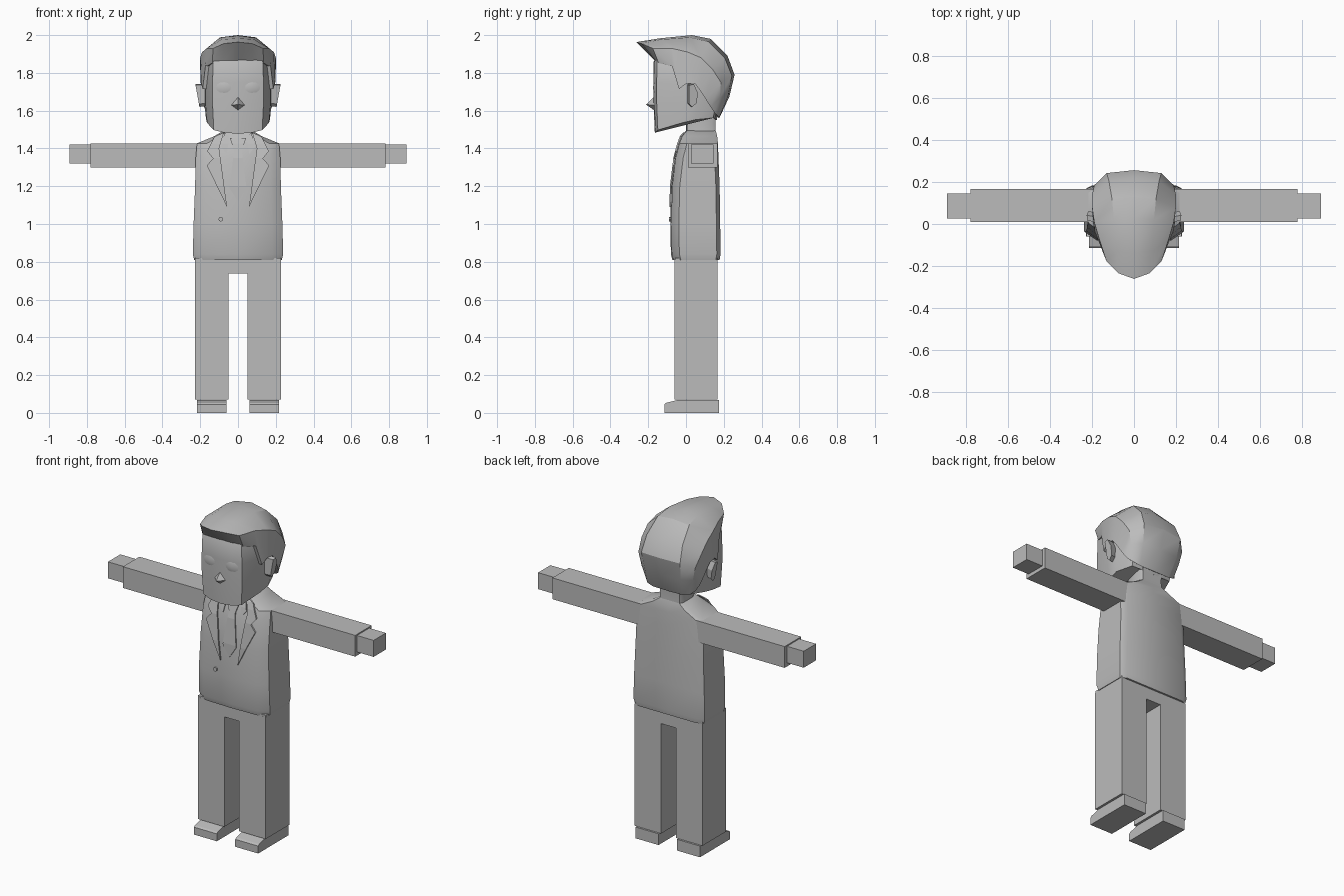
import bpy, bmesh, math
from mathutils import Vector

if "Cube" in bpy.data.objects:
    bpy.data.objects.remove(bpy.data.objects["Cube"])

grey = bpy.data.materials.new("plain_grey")
grey.diffuse_color = (0.5, 0.5, 0.5, 1)
grey.use_nodes = True
grey.node_tree.nodes["Principled BSDF"].inputs["Base Color"].default_value = grey.diffuse_color


def finish(name, bm, smooth=None):
    bmesh.ops.recalc_face_normals(bm, faces=bm.faces)
    me = bpy.data.meshes.new(name)
    bm.to_mesh(me)
    bm.free()
    me.materials.append(grey)
    ob = bpy.data.objects.new(name, me)
    bpy.context.collection.objects.link(ob)
    if smooth:
        bpy.ops.object.select_all(action='DESELECT')
        ob.select_set(True)
        bpy.context.view_layer.objects.active = ob
        bpy.ops.object.shade_smooth_by_angle(angle=math.radians(smooth))
    return ob


def loft(name, rings, smooth=None):
    """Skin half rings (x >= 0), mirrored to closed rings, with end caps."""
    bm = bmesh.new()
    loops = []
    for half in rings:
        full = list(half) + [(-x, y, z) for x, y, z in reversed(half) if x > 0]
        loops.append([bm.verts.new(p) for p in full])
    n = len(loops[0])
    for a, b in zip(loops, loops[1:]):
        for i in range(n):
            j = (i + 1) % n
            bm.faces.new((a[i], a[j], b[j], b[i]))
    bm.faces.new(loops[0])
    bm.faces.new(loops[-1])
    return finish(name, bm, smooth)


def box(name, x, y, z):
    bm = bmesh.new()
    bmesh.ops.create_cube(bm, size=1)
    for v in bm.verts:
        v.co = [lo + (hi - lo) * (c + 0.5) for c, (lo, hi) in zip(v.co, (x, y, z))]
    return finish(name, bm)


def prism(name, pts, x0, x1):
    """Side outline in y, z extruded along x."""
    bm = bmesh.new()
    f = bm.faces.new([bm.verts.new((x0, y, z)) for y, z in pts])
    r = bmesh.ops.extrude_face_region(bm, geom=[f])
    for v in r["geom"]:
        if isinstance(v, bmesh.types.BMVert):
            v.co.x = x1
    return finish(name, bm)


def span(s, a, b):
    return tuple(sorted((s * a, s * b)))


# Legs, shoes, arms and hands
for s, side in ((-1, "left"), (1, "right")):
    box(side + "_leg", span(s, .05, .228), (-.06, .167), (.07, .81))
    prism(side + "_shoe", [(-.115, 0), (.175, 0), (.175, .068), (-.045, .068), (-.105, .053), (-.115, .045)],
          s * .062, s * .216)
    box(side + "_arm", span(s, .18, .78), (.01, .168), (1.298, 1.427))
    box(side + "_hand", span(s, .77, .892), (.027, .145), (1.32, 1.42))
box("hips", (-.2275, .2275), (-.0595, .1665), (.737, .82))

# Jacket: z, half width, front y, back y
body = [(.81, .232, -.072, .178), (.84, .239, -.08, .183), (1.0, .235, -.083, .181),
        (1.2, .227, -.078, .178), (1.35, .224, -.06, .172), (1.427, .217, -.04, .169),
        (1.465, .125, -.025, .165), (1.495, .075, 0, .157)]


def body_ring(z, w, f, b):
    return [(0, f, z), (.76 * w, f + .005, z), (w, f + .045, z), (w, b - .02, z), (.85 * w, b, z), (0, b, z)]


loft("jacket", [body_ring(*r) for r in body], 35)
loft("neck", [body_ring(*r) for r in ((1.45, .08, 0, .16), (1.53, .075, 0, .155), (1.64, .085, -.01, .165))], 35)


def front_y(z):
    for a, b in zip(body, body[1:]):
        if a[0] <= z <= b[0]:
            return a[2] + (b[2] - a[2]) * (z - a[0]) / (b[0] - a[0])
    return body[-1][2]


def chest_plate(name, pts, lift):
    """Thin plate that follows the jacket front."""
    bm = bmesh.new()
    bm.faces.new([bm.verts.new((x, 0, z)) for x, z in pts])
    for r in body:
        bmesh.ops.bisect_plane(bm, geom=bm.verts[:] + bm.edges[:] + bm.faces[:],
                               plane_co=(0, 0, r[0]), plane_no=(0, 0, 1))
    faces = bm.faces[:]
    base = bm.verts[:]
    r = bmesh.ops.extrude_face_region(bm, geom=faces, use_keep_orig=True)
    top = [v for v in r["geom"] if isinstance(v, bmesh.types.BMVert)]
    for v in base:
        v.co.y = front_y(v.co.z) + .002
    for v in top:
        v.co.y = front_y(v.co.z) - lift
    return finish(name, bm)


# Lapels, tie and button
lapel = [(.075, 1.485), (.125, 1.462), (.163, 1.385), (.132, 1.347), (.165, 1.31), (.058, 1.09), (.10, 1.40)]
for s, side in ((-1, "left"), (1, "right")):
    chest_plate(side + "_lapel", [(s * x, z) for x, z in lapel], .007)
    chest_plate(side + "_shirt_collar", [(s * x, z) for x, z in ((.045, 1.46), (.07, 1.485), (.09, 1.41), (.06, 1.37))], .004)
chest_plate("tie_knot", [(-.042, 1.455), (.042, 1.455), (.022, 1.39), (-.022, 1.39)], .007)
chest_plate("tie", [(-.02, 1.39), (.02, 1.39), (.045, 1.19), (0, 1.12), (-.045, 1.19)], .005)
chest_plate("button", [(-.092 + .012 * math.cos(a * math.pi / 4), 1.025 + .012 * math.sin(a * math.pi / 4))
                       for a in range(8)], .007)

# Head: one plan outline, scaled per level, with a sloping jaw
plan = [(0, -.172), (.08, -.168), (.135, -.155), (.172, -.02), (.178, .06), (.14, .16), (0, .18)]


def head_ring(z, k, front=0):
    return [(x * k, y * k + front, z) for x, y in plan]


jaw = [(x * .95, y * .93 - .005, 1.478 + .2 * (y + .17) + .9 * x * x) for x, y in plan]
loft("head", [jaw, head_ring(1.64, 1), head_ring(1.75, 1), head_ring(1.86, .97, -.004), head_ring(1.93, .75)], 35)

# Nose
bm = bmesh.new()
pts = [bm.verts.new(p) for p in ((0, -.168, 1.675), (.037, -.168, 1.63), (0, -.168, 1.602), (-.037, -.168, 1.63))]
tip = bm.verts.new((0, -.212, 1.632))
bm.faces.new(pts)
for i in range(4):
    bm.faces.new((pts[i], pts[(i + 1) % 4], tip))
finish("nose", bm)

# Eyelids and ears
for s, side in ((-1, "left"), (1, "right")):
    bm = bmesh.new()
    lid = [(.075 + .042 * math.cos(a * math.pi / 6), 1.722 + .03 * math.sin(a * math.pi / 6)) for a in range(12)]
    rim = [bm.verts.new((s * x, -.171 + .16 * max(0, x - .075) + .04 * min(x, .075), z)) for x, z in lid]
    mid = bm.verts.new((s * .075, -.176, 1.722))
    for i in range(12):
        bm.faces.new((rim[i], rim[(i + 1) % 12], mid))
    bm.faces.new(rim)
    finish(side + "_eyelid", bm, 40)
    bm = bmesh.new()
    outline = [(.005, 1.74), (.03, 1.745), (.05, 1.70), (.045, 1.645), (.02, 1.625), (.005, 1.64)]
    inner = [bm.verts.new((s * .165, y, z)) for y, z in outline]
    outer = [bm.verts.new((s * (.205 + .18 * (z - 1.63)), y + .012, z - .005)) for y, z in outline]
    for i in range(6):
        j = (i + 1) % 6
        bm.faces.new((inner[i], inner[j], outer[j], outer[i]))
    bm.faces.new(inner)
    bm.faces.new(outer)
    finish(side + "_ear", bm)

# Hair: stations from under the quiff, over the crown, to the nape;
# each runs middle, ridge, side, lower edge
hair = [
    [(0, -.16, 1.86), (.08, -.158, 1.86), (.136, -.145, 1.852), (.166, -.07, 1.835)],
    [(0, -.262, 1.963), (.075, -.235, 1.955), (.132, -.176, 1.93), (.172, -.075, 1.84)],
    [(0, -.14, 1.983), (.085, -.13, 1.977), (.165, -.075, 1.93), (.187, -.037, 1.715)],
    [(0, .03, 2.0), (.095, .02, 1.988), (.19, .01, 1.91), (.195, .003, 1.745)],
    [(0, .13, 1.98), (.105, .12, 1.965), (.2, .08, 1.88), (.197, .05, 1.74)],
    [(0, .22, 1.89), (.12, .205, 1.88), (.2, .14, 1.82), (.193, .08, 1.70)],
    [(0, .257, 1.79), (.13, .243, 1.785), (.19, .185, 1.75), (.188, .105, 1.66)],
    [(0, .23, 1.675), (.12, .222, 1.675), (.172, .18, 1.67), (.18, .13, 1.62)],
    [(0, .176, 1.56), (.10, .174, 1.56), (.14, .17, 1.57), (.165, .15, 1.59)],
]
loft("hair", hair, 32)
